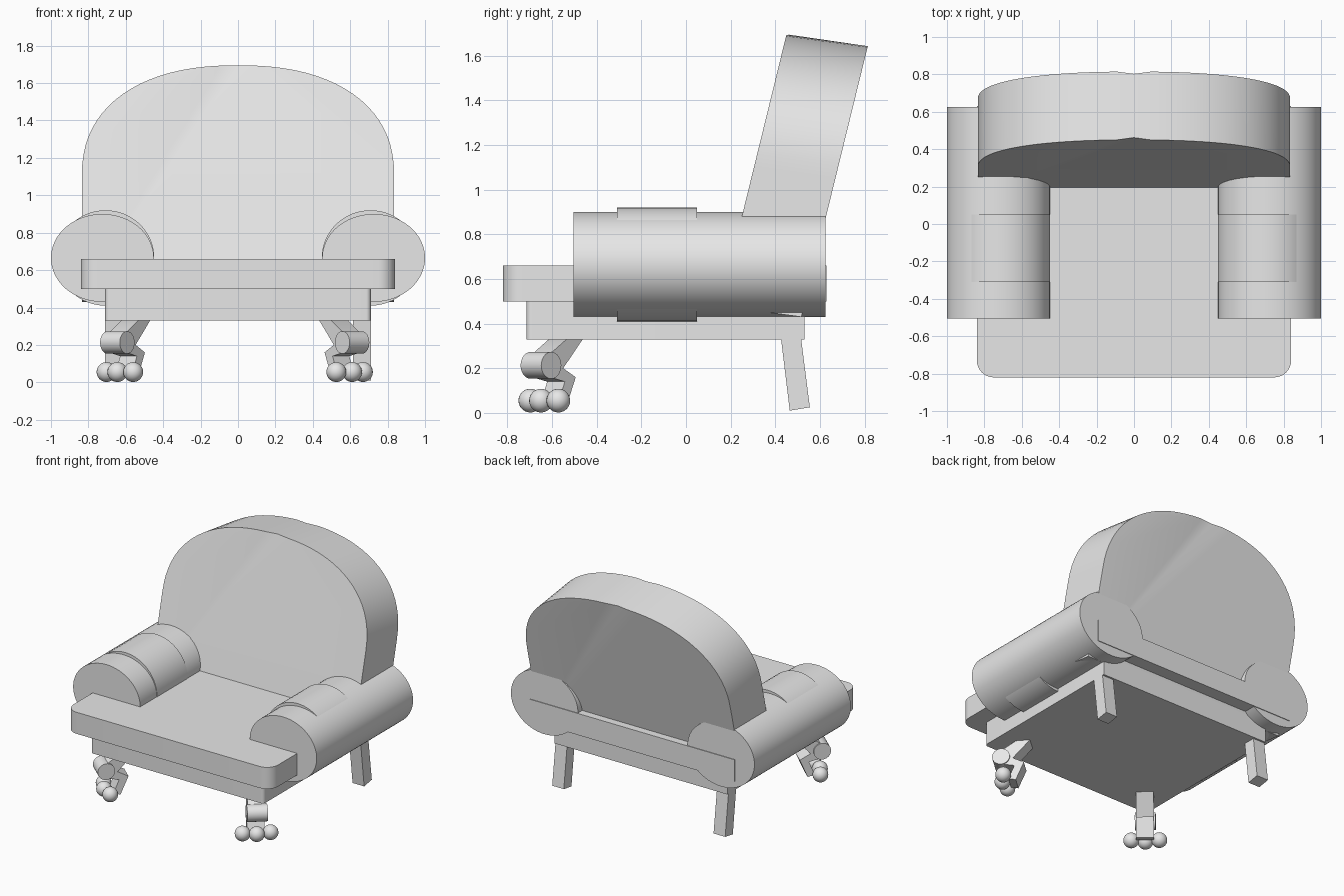
import bpy
import bmesh
from math import cos, sin, pi, radians
from mathutils import Vector, Matrix

cube = bpy.data.objects.get("Cube")
if cube:
    bpy.data.objects.remove(cube, do_unlink=True)

fabric = bpy.data.materials.new("light_grey")
fabric.use_nodes = True
fabric.diffuse_color = (0.8, 0.8, 0.8, 1)
fabric.node_tree.nodes["Principled BSDF"].inputs["Base Color"].default_value = (0.8, 0.8, 0.8, 1)


def finish(name, bm, angle=35):
    """Turn a bmesh into a shaded object."""
    bmesh.ops.recalc_face_normals(bm, faces=bm.faces)
    mesh = bpy.data.meshes.new(name)
    bm.to_mesh(mesh)
    bm.free()
    mesh.materials.append(fabric)
    obj = bpy.data.objects.new(name, mesh)
    bpy.context.collection.objects.link(obj)
    bpy.ops.object.select_all(action='DESELECT')
    obj.select_set(True)
    bpy.context.view_layer.objects.active = obj
    bpy.ops.object.shade_smooth_by_angle(angle=radians(angle))
    return obj


def prism(name, profile, place, t0, t1):
    """Extrude a closed profile; place(a, b, t) gives the 3D point."""
    bm = bmesh.new()
    ends = [[bm.verts.new(place(a, b, t)) for a, b in profile] for t in (t0, t1)]
    for ring in ends:
        bm.faces.new(ring)
    n = len(profile)
    for i in range(n):
        j = (i + 1) % n
        bm.faces.new((ends[0][i], ends[0][j], ends[1][j], ends[1][i]))
    return finish(name, bm)


def ellipse(ca, cb, ra, rb, n=64):
    return [(ca + ra * cos(2 * pi * i / n), cb + rb * sin(2 * pi * i / n)) for i in range(n)]


def slab(name, half_x, y0, y1, z0, z1, radius):
    """Box whose two front upright edges are rounded."""
    bm = bmesh.new()
    bmesh.ops.create_cube(bm, size=1)
    for v in bm.verts:
        v.co = Vector((v.co.x * 2 * half_x, y0 + (v.co.y + 0.5) * (y1 - y0),
                       z0 + (v.co.z + 0.5) * (z1 - z0)))
    edges = [e for e in bm.edges
             if all(v.co.y < 0 for v in e.verts) and e.verts[0].co.x == e.verts[1].co.x]
    bmesh.ops.bevel(bm, geom=edges, offset=radius, segments=8, profile=0.5, affect='EDGES')
    return finish(name, bm)


# Seat and base
slab("seat_cushion", 0.84, -0.82, 0.63, 0.5, 0.66, 0.09)
slab("base_frame", 0.71, -0.715, 0.53, 0.33, 0.5, 0.025)


# Leaning backrest: arched outline, with a fine tapering crease on each face
def build_backrest():
    half, spring, top, bottom, power = 0.835, 1.1, 1.695, 0.48, 2 / 2.3
    steps = 40
    arch = [(half * cos(pi * i / steps), sin(pi * i / steps)) for i in range(steps + 1)]
    outline = [(-half, bottom), (half, bottom)]
    for c, s in arch:
        u = c / half
        x = half * abs(u) ** power * (1 if u > 0 else -1)
        outline.append((x, spring + (top - spring) * max(s, 0) ** power))
    mid = 2 + steps // 2
    bm = bmesh.new()
    rings = []
    for side, (dy, dz, dent) in enumerate(((0, 0, 0.012), (0.365, -0.05, -0.012))):
        ring = [bm.verts.new((x, 0.45 - 0.245 * (top - z) + dy + (dent if i == mid else 0), z + dz))
                for i, (x, z) in enumerate(outline)]
        rings.append(ring)
        corner = ring[side]
        right, left = ring[mid - 1], ring[mid + 1]
        bm.faces.new((corner, right, ring[mid]))
        bm.faces.new((corner, ring[mid], left))
        if side == 0:
            bm.faces.new(ring[:mid])
            bm.faces.new([corner] + ring[mid + 1:])
        else:
            bm.faces.new(ring[1:mid])
            bm.faces.new([ring[0], corner] + ring[mid + 1:])
    n = len(outline)
    for i in range(n):
        j = (i + 1) % n
        bm.faces.new((rings[0][i], rings[0][j], rings[1][j], rings[1][i]))
    finish("backrest", bm)


build_backrest()


def front_leg(name, side, origin):
    """Curled leg with a rolled knee and three ball toes, turned outwards."""
    out = Vector((0.66 * side, -0.75, 0))
    across = Vector((0.75 * side, 0.66, 0))

    def place(s, z, w):
        return origin + out * s + across * w + Vector((0, 0, z))

    zigzag = [(-0.215, 0.35), (-0.08, 0.2), (-0.155, 0.16), (-0.1, 0.03), (-0.05, 0.04),
              (-0.09, 0.14), (0, 0.16), (0.02, 0.25), (-0.13, 0.35)]
    prism(name, zigzag, place, -0.06, 0.06)
    prism(name + "_knee", ellipse(0, 0.213, 0.06, 0.06, 32), place, -0.07, 0.07)
    bm = bmesh.new()
    for s, w in ((-0.02, -0.095), (0.0, 0.0), (-0.02, 0.095)):
        bmesh.ops.create_uvsphere(bm, u_segments=24, v_segments=16, radius=0.053,
                                  matrix=Matrix.Translation(place(s, 0.055, w)))
    finish(name + "_toes", bm)


def along_y(a, b, t):
    return Vector((a, t, b))


def along_x(a, b, t):
    return Vector((t, a, b))


# Mirrored parts: arms, arm covers and legs
for side, label in ((1, "left"), (-1, "right")):
    prism(label + "_arm", ellipse(side * 0.725, 0.665, 0.275, 0.235), along_y, -0.505, 0.625)
    prism(label + "_arm_cover", ellipse(side * 0.708, 0.665, 0.26, 0.255), along_y, -0.31, 0.05)
    prism(label + "_back_leg", [(0.425, 0.34), (0.515, 0.34), (0.555, 0.025), (0.465, 0.01)],
          along_x, side * 0.615, side * 0.71)
    knee_x = 0.61 if side > 0 else -0.645
    front_leg(label + "_front_leg", side, Vector((knee_x, -0.65, 0)))
